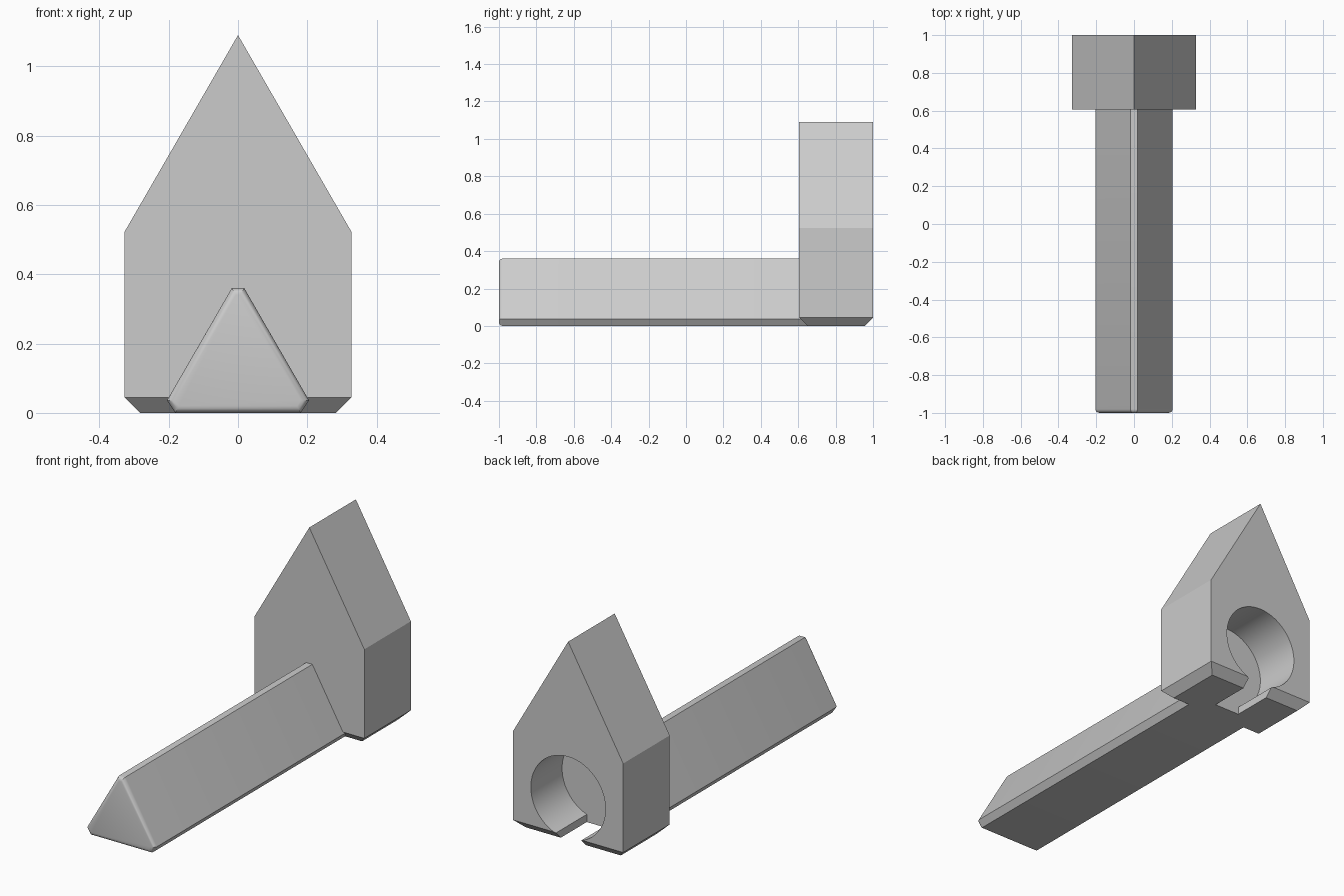
import bpy, bmesh, math

cube = bpy.data.objects.get("Cube")
if cube:
    bpy.data.objects.remove(cube, do_unlink=True)

grey = bpy.data.materials.new("plain grey")
grey.use_nodes = True
grey.diffuse_color = (0.6, 0.6, 0.6, 1)
grey.node_tree.nodes["Principled BSDF"].inputs["Base Color"].default_value = (0.6, 0.6, 0.6, 1)


def prism(name, profile, y0, y1, bevel_rule=None, width=0.0, segments=1):
    """Extrude an x-z profile along y and bevel the edges whose ends satisfy a rule."""
    bm = bmesh.new()
    face = bm.faces.new([bm.verts.new((x, y0, z)) for x, z in profile])
    out = bmesh.ops.extrude_face_region(bm, geom=[face])
    for v in out["geom"]:
        if isinstance(v, bmesh.types.BMVert):
            v.co.y = y1
    bmesh.ops.recalc_face_normals(bm, faces=bm.faces[:])
    if bevel_rule:
        edges = [e for e in bm.edges if all(bevel_rule(v.co) for v in e.verts)]
        bmesh.ops.bevel(bm, geom=edges, offset=width, offset_type='OFFSET',
                        segments=segments, profile=0.5, affect='EDGES')
    bmesh.ops.recalc_face_normals(bm, faces=bm.faces[:])
    mesh = bpy.data.meshes.new(name)
    bm.to_mesh(mesh)
    bm.free()
    mesh.materials.append(grey)
    obj = bpy.data.objects.new(name, mesh)
    bpy.context.collection.objects.link(obj)
    return obj


def mirrored(half):
    """Complete a profile from its +x half."""
    return half + [(-x, z) for x, z in reversed(half) if x > 0]


def activate(obj):
    bpy.ops.object.select_all(action='DESELECT')
    obj.select_set(True)
    bpy.context.view_layer.objects.active = obj


# Pointed head with a chamfered foot
head = prism("pointed_head", mirrored([(0.327, 0), (0.327, 0.523), (0, 1.09)]),
             0.605, 1.0, lambda co: co.z < 0.001, 0.045)

# Keyhole pocket: round socket open to a slot below
radius, slot, centre = 0.222, 0.075, 0.25
start = math.asin(slot / radius)
steps = 48
keyhole = [(slot, -0.1)]
for i in range(steps + 1):
    a = start + (2 * math.pi - 2 * start) * i / steps
    keyhole.append((radius * math.sin(a), centre - radius * math.cos(a)))
keyhole.append((-slot, -0.1))
cutter = prism("keyhole_cutter", keyhole, 0.735, 1.1)
cutter.hide_render = True

cut = head.modifiers.new("keyhole", 'BOOLEAN')
cut.operation = 'DIFFERENCE'
cut.solver = 'EXACT'
cut.object = cutter
activate(head)
bpy.ops.object.modifier_apply(modifier=cut.name)
bpy.data.objects.remove(cutter, do_unlink=True)

# Triangular bar with blunted corners and a rounded front rim
bar = prism("triangular_bar", mirrored([(0.181, 0), (0.205, 0.036), (0.018, 0.36)]),
            -1.0, 0.65, lambda co: co.y < -0.999, 0.02, 4)

for part in (head, bar):
    activate(part)
    bpy.ops.object.shade_smooth_by_angle(angle=math.radians(28))
